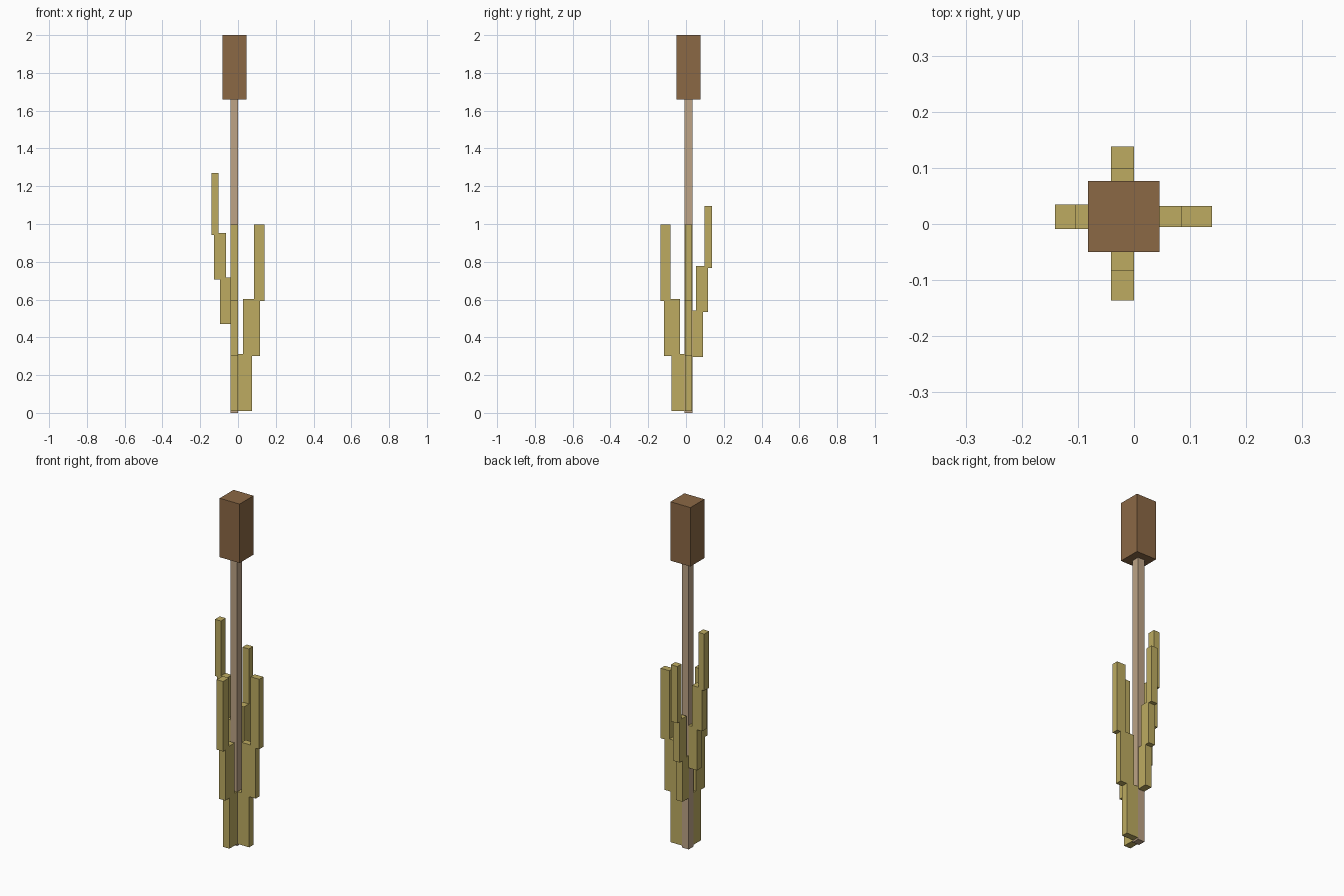
import bpy
import bmesh
from mathutils import Vector

if "Cube" in bpy.data.objects:
    bpy.data.objects.remove(bpy.data.objects["Cube"])


def material(name, rgb):
    m = bpy.data.materials.new(name)
    m.diffuse_color = (*rgb, 1)
    m.use_nodes = True
    m.node_tree.nodes["Principled BSDF"].inputs["Base Color"].default_value = m.diffuse_color
    return m


def boxes(name, spans, mat):
    """One object made of boxes, each given as (min corner, max corner)."""
    bm = bmesh.new()
    for lo, hi in spans:
        lo, hi = Vector(lo), Vector(hi)
        cube = bmesh.ops.create_cube(bm, size=1)["verts"]
        bmesh.ops.scale(bm, vec=hi - lo, verts=cube)
        bmesh.ops.translate(bm, vec=(lo + hi) / 2, verts=cube)
    mesh = bpy.data.meshes.new(name)
    bm.to_mesh(mesh)
    bm.free()
    mesh.materials.append(mat)
    obj = bpy.data.objects.new(name, mesh)
    bpy.context.collection.objects.link(obj)


def leaf(name, axis, width, steps):
    """Stepped leaf: each step is (out0, out1, z0, z1) along the x or y axis."""
    spans = []
    for a, b, z0, z1 in steps:
        if axis == "x":
            spans.append(((a, width[0], z0), (b, width[1], z1)))
        else:
            spans.append(((width[0], a, z0), (width[1], b, z1)))
    boxes(name, spans, leaf_mat)


head_mat = material("seed brown", (0.26, 0.14, 0.06))
stem_mat = material("stem tan", (0.51, 0.37, 0.24))
leaf_mat = material("leaf olive", (0.51, 0.41, 0.12))

# Stem and seed head
boxes("stem", [((-0.041, -0.009, 0), (0.001, 0.034, 1.66))], stem_mat)
boxes("seed_head", [((-0.082, -0.05, 1.66), (0.045, 0.077, 2.0))], head_mat)

# Four stepped leaves around the stem
leaf("leaf_right", "x", (-0.005, 0.032),
     [(0.001, 0.075, 0.01, 0.312), (0.026, 0.116, 0.302, 0.603), (0.084, 0.139, 0.593, 0.997)])
leaf("leaf_left", "x", (-0.009, 0.035),
     [(-0.095, -0.041, 0.471, 0.716), (-0.127, -0.063, 0.705, 0.953), (-0.141, -0.103, 0.943, 1.27)])
leaf("leaf_front", "y", (-0.041, 0.0),
     [(-0.078, -0.009, 0.01, 0.312), (-0.116, -0.031, 0.302, 0.603), (-0.136, -0.082, 0.593, 0.997)])
leaf("leaf_back", "y", (-0.041, 0.0),
     [(0.031, 0.09, 0.296, 0.541), (0.054, 0.117, 0.533, 0.778), (0.099, 0.138, 0.768, 1.095)])
